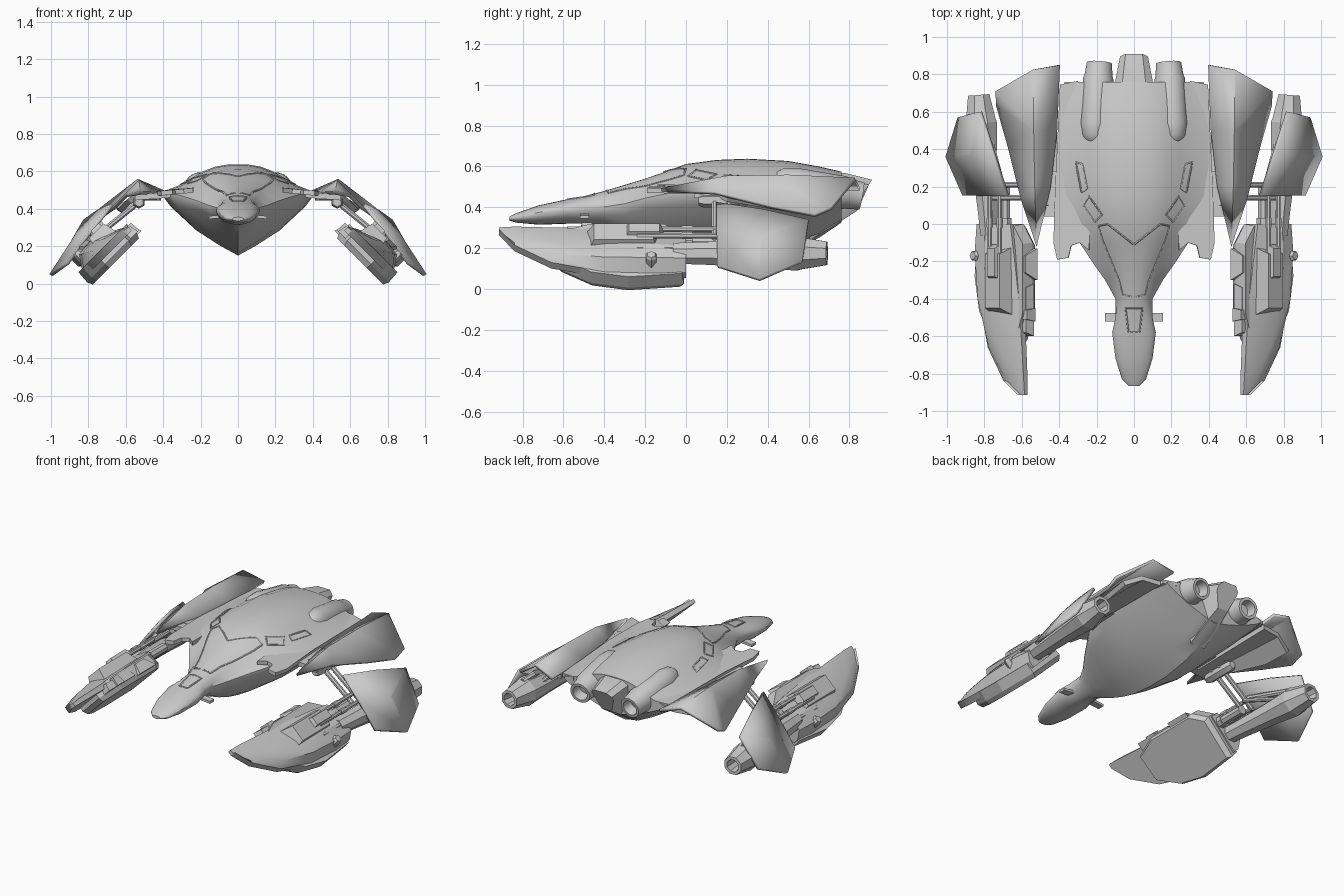
import bpy, bmesh, math
from mathutils import Vector
from mathutils.bvhtree import BVHTree

if "Cube" in bpy.data.objects:
    bpy.data.objects.remove(bpy.data.objects["Cube"])


def build(name, verts, faces, mirror=False, solid=0, angle=30):
    me = bpy.data.meshes.new(name)
    me.from_pydata([tuple(v) for v in verts], [], faces)
    bm = bmesh.new()
    bm.from_mesh(me)
    bmesh.ops.recalc_face_normals(bm, faces=bm.faces)
    bm.to_mesh(me)
    bm.free()
    o = bpy.data.objects.new(name, me)
    bpy.context.collection.objects.link(o)
    bpy.ops.object.select_all(action='DESELECT')
    o.select_set(True)
    bpy.context.view_layer.objects.active = o
    if angle:
        bpy.ops.object.shade_smooth_by_angle(angle=math.radians(angle))
    if solid:
        s = o.modifiers.new("Thickness", 'SOLIDIFY')
        s.thickness, s.offset = solid, 0
    if mirror:
        o.modifiers.new("Mirror", 'MIRROR')
    return o


def loft(name, rings, mirror=False, angle=30):
    n = len(rings[0])
    faces = [(k*n + i, k*n + (i+1) % n, (k+1)*n + (i+1) % n, (k+1)*n + i)
             for k in range(len(rings)-1) for i in range(n)]
    faces += [tuple(range(n)), tuple(range((len(rings)-1)*n, len(rings)*n))]
    return build(name, [p for r in rings for p in r], faces, mirror, 0, angle)


def tube(name, p, q, profile, n=8, mirror=True):
    """Turned shape along p-q; profile holds (fraction, radius)."""
    p, q = Vector(p), Vector(q)
    d = q - p
    a = d.cross(Vector((0, 0, 1))).normalized()
    b = a.cross(d).normalized()
    rings = []
    for t, r in profile:
        rings.append([p + d*t + r*(a*math.cos(w) + b*math.sin(w))
                      for w in [2*math.pi*(i+.5)/n for i in range(n)]])
    return loft(name, rings, mirror, 30 if n > 8 else 20)


# Main hull: y, half width, edge z, top z, keel z
stations = [(-.865, .03, .345, .355, .335), (-.83, .065, .35, .372, .325),
            (-.72, .10, .37, .41, .315), (-.58, .118, .39, .44, .32),
            (-.5, .10, .40, .455, .32), (-.4, .10, .41, .48, .31),
            (-.3, .155, .42, .51, .27), (-.2, .225, .44, .54, .225),
            (-.1, .29, .46, .575, .19), (0, .35, .475, .612, .165),
            (.15, .39, .483, .632, .15), (.3, .40, .485, .638, .152),
            (.5, .40, .485, .627, .185), (.65, .39, .48, .60, .25),
            (.76, .37, .475, .575, .325)]
body = [(0, 1), (.15, .985), (.3, .92), (.45, .77), (.6, .55), (.77, .28), (1, .05),
        (1, -.06), (.9, -.22), (.56, -.6), (.25, -.84), (0, -1)]
head = [(math.sin(math.pi*i/11), math.cos(math.pi*i/11)) for i in range(12)]
rings = []
for y, w, ze, zt, zb in stations:
    f = min(1, max(0, (y + .5) / .3))
    half = []
    for (bx, bz), (hx, hz) in zip(body, head):
        x, z = hx + (bx-hx)*f, hz + (bz-hz)*f
        half.append((x*w, y, ze + z*((zt-ze) if z > 0 else (ze-zb))))
    rings.append(half + [(-x, y, z) for x, y, z in half[-2:0:-1]])
hull = loft("main_hull", rings, angle=35)
bvh = BVHTree.FromPolygons([v.co.copy() for v in hull.data.vertices],
                           [tuple(p.vertices) for p in hull.data.polygons])


# Trim lines draped over the hull
def trim(name, pts, closed=True, r=.005):
    path = []
    ends = pts[1:] + pts[:1] if closed else pts[1:]
    for (x0, y0), (x1, y1) in zip(pts, ends):
        for i in range(6):
            x, y = x0 + (x1-x0)*i/6, y0 + (y1-y0)*i/6
            hit = bvh.ray_cast(Vector((x, y, 2)), Vector((0, 0, -1)))[0]
            if hit:
                path.append(hit)
    cu = bpy.data.curves.new(name, 'CURVE')
    cu.dimensions = '3D'
    cu.bevel_depth, cu.bevel_resolution = r, 0
    s = cu.splines.new('POLY')
    s.points.add(len(path)-1)
    for pt, c in zip(s.points, path):
        pt.co = (*c, 1)
    s.use_cyclic_u = closed
    o = bpy.data.objects.new(name, cu)
    bpy.context.collection.objects.link(o)
    o.modifiers.new("Mirror", 'MIRROR')


trim("side_window", [(.31, .33), (.275, .32), (.25, .19), (.28, .17)])
trim("front_window", [(.24, .15), (.27, .1), (.21, .01), (.17, .05)])
trim("neck_panel", [(0, -.11), (.14, 0), (.19, -.01), (.17, -.08), (.08, -.3),
                    (.06, -.38), (0, -.39)], False)
trim("cockpit_frame", [(.045, -.45), (.03, -.58), (-.03, -.58), (-.045, -.45)])

# Tail block with slanted rear
tail = []
for yt, yb, w, zt, zb in [(.68, .6, .11, .575, .235), (.78, .74, .10, .568, .32), (.91, .84, .075, .535, .385)]:
    zm = (zt + zb)/2 + .02
    tail.append([(-.6*w, yt, zt), (.6*w, yt, zt), (w, yt-.015, zt-.025), (w, (yt+yb)/2, zm),
                 (.5*w, yb, zb), (-.5*w, yb, zb), (-w, (yt+yb)/2, zm), (-w, yt-.015, zt-.025)])
loft("tail_block", tail)

# Dorsal engines with hollow nozzles
tube("dorsal_engine", (.215, .42, .535), (.185, .86, .455),
     [(0, .01), (.03, .04), (.1, .065), (.25, .08), (.8, .083), (.84, .076), (1, .068), (1, .05), (.86, .04)], 20)

# Shoulder plates along the hull edge
out = [(.24, -.14), (.29, -.10), (.335, -.115), (.35, -.18), (.41, -.19), (.43, -.1),
       (.42, .2), (.395, .745), (.3, .765), (.22, .3)]
build("shoulder_plate", [(x, y, .53 - .09*x - (.01 if y < -.09 else 0) - max(0, y-.2)*.03) for x, y in out],
      [tuple(range(len(out)))], True, .025, 0)

# Stub fins beside the cockpit
loft("stub_fin", [[(x, -.52, z), (x, -.475, z), (x, -.475, z+.016), (x, -.52, z+.016)]
                  for x, z in [(.05, .355), (.155, .345)]], True)

# Folded wing panel with central ridge
ridge = [(.52, -.12, .485), (.53, .2, .545), (.535, .5, .55), (.54, .825, .535)]
inner = [(.45, .2, .485), (.415, .5, .48), (.40, .85, .49)]
outer = [(.60, .14, .47), (.67, .42, .40), (.73, .63, .36), (.735, .71, .395)]
build("wing_panel", ridge + inner + outer,
      [(0, 1, 4), (1, 2, 5, 4), (2, 3, 6, 5), (0, 7, 1), (1, 7, 8, 2), (2, 8, 9), (2, 9, 10, 3)],
      True, .02, 12)
# Lower backing layer of the wing panel
build("wing_underlayer", [(.42, .1, .46), (.53, .1, .49), (.58, .2, .44), (.63, .5, .39), (.65, .68, .4),
                          (.54, .72, .46), (.41, .74, .46)],
      [(0, 1, 5, 6), (1, 2, 3, 4, 5)], True, .03, 0)


# Tilted weapon pod: u runs down and outward, n outward and up
def P(u, y, n):
    k = math.sqrt(.5)
    return (.69 + k*(u+n), y, .18 + k*(n-u))


shell = []
for y, u0, u1, h0, h1 in [(-.915, -.16, -.13, .012, .014), (-.84, -.16, -.02, .018, .03),
                          (-.66, -.15, .10, .022, .065), (-.4, -.135, .165, .03, .095),
                          (-.15, -.11, .175, .045, .105), (0, -.09, .165, .05, .095)]:
    um = u0*.45 + u1*.55
    shell.append([P(u0, y, -.012), P(u0, y, h0), P(um, y, h1),
                  P(u1*.85+u0*.15, y, h1*.92), P(u1, y, .03), P(u1, y, -.012)])
loft("pod_shell", shell, True, 25)

# Faceted inner body under the shell
octo = [(-.11, -.64), (.07, -.63), (.17, -.47), (.205, -.28), (.18, -.01), (-.1, .0), (-.17, -.1), (-.17, -.48)]


def scaled(s, n):
    return [P(.02 + (u-.02)*s, -.31 + (y+.31)*s, n) for u, y in octo]


loft("pod_body", [scaled(.97, .03), scaled(1, -.04), scaled(.93, -.07)], True, 15)


# Blocks fixed to the pod, tapered at the top
def pod_block(name, u0, u1, y0, y1, n0, n1, t=.02):
    loft(name, [[P(u0, y0, n0), P(u1, y0, n0), P(u1, y1, n0), P(u0, y1, n0)],
                [P(u0+t*.5, y0+t, n1), P(u1-t*.5, y0+t, n1), P(u1-t*.5, y1-t, n1), P(u0+t*.5, y1-t, n1)]], True)


pod_block("pod_armor_box", -.10, .05, -.49, -.12, .03, .12, .04)
pod_block("pod_armor_cap", -.07, .005, -.3, -.11, .10, .14)
pod_block("pod_inner_box", -.195, -.1, -.3, -.13, -.05, .02, .04)
pod_block("pod_inner_clip", -.19, -.14, -.52, -.45, -.04, .02, .01)
pod_block("pod_inner_step", -.18, -.1, -.6, -.32, -.04, .01)
tube("hex_knob", P(.13, -.17, .05), P(.13, -.17, .115), [(0, .03), (.8, .03), (1, .022)], 6)

# Rods linking the pod to the rear arm
for u, n, r in [(-.06, .10, .014), (.0, .115, .014), (.06, .085, .018), (-.03, .03, .03)]:
    tube("pod_rod", P(u, -.24, n), P(u, .2, n), [(0, r), (.5, r), (.5, r*1.3), (.62, r*1.3), (.62, r), (1, r)])

# Rear thruster nacelle
tube("rear_nacelle", (.77, -.06, .175), (.83, .69, .175),
     [(0, .055), (.2, .06), (.55, .075), (.8, .092), (.83, .085), (1, .062), (1, .042), (.88, .035)])

# Outer fin, folded
build("outer_fin", [(.675, .15, .42), (.79, .152, .275), (.91, .155, .11), (1, .36, .045), (.935, .57, .135),
                    (.82, .6, .335), (.75, .38, .385), (.87, .37, .245)],
      [(0, 1, 7, 6), (1, 2, 3, 7), (7, 3, 4), (7, 4, 5), (6, 7, 5)], True, .02, 10)

# Struts between hull, wing and nacelle
for y in (.14, .21):
    tube("arm_strut", (.5, y, .46), (.76, y, .25), [(0, .016), (1, .016)])
tube("fin_strut", (.74, .2, .32), (.82, .56, .25), [(0, .018), (1, .018)])
tube("fin_strut_inner", (.70, .2, .29), (.78, .5, .2), [(0, .014), (1, .014)])
tube("shoulder_joint", (.53, .06, .435), (.53, .3, .435), [(0, .025), (.1, .035), (.9, .035), (1, .025)], 6)
loft("shoulder_link", [[(x, .04, z), (x, .28, z), (x, .28, z+.03), (x, .04, z+.03)]
                       for x, z in [(.36, .46), (.55, .445)]], True)
